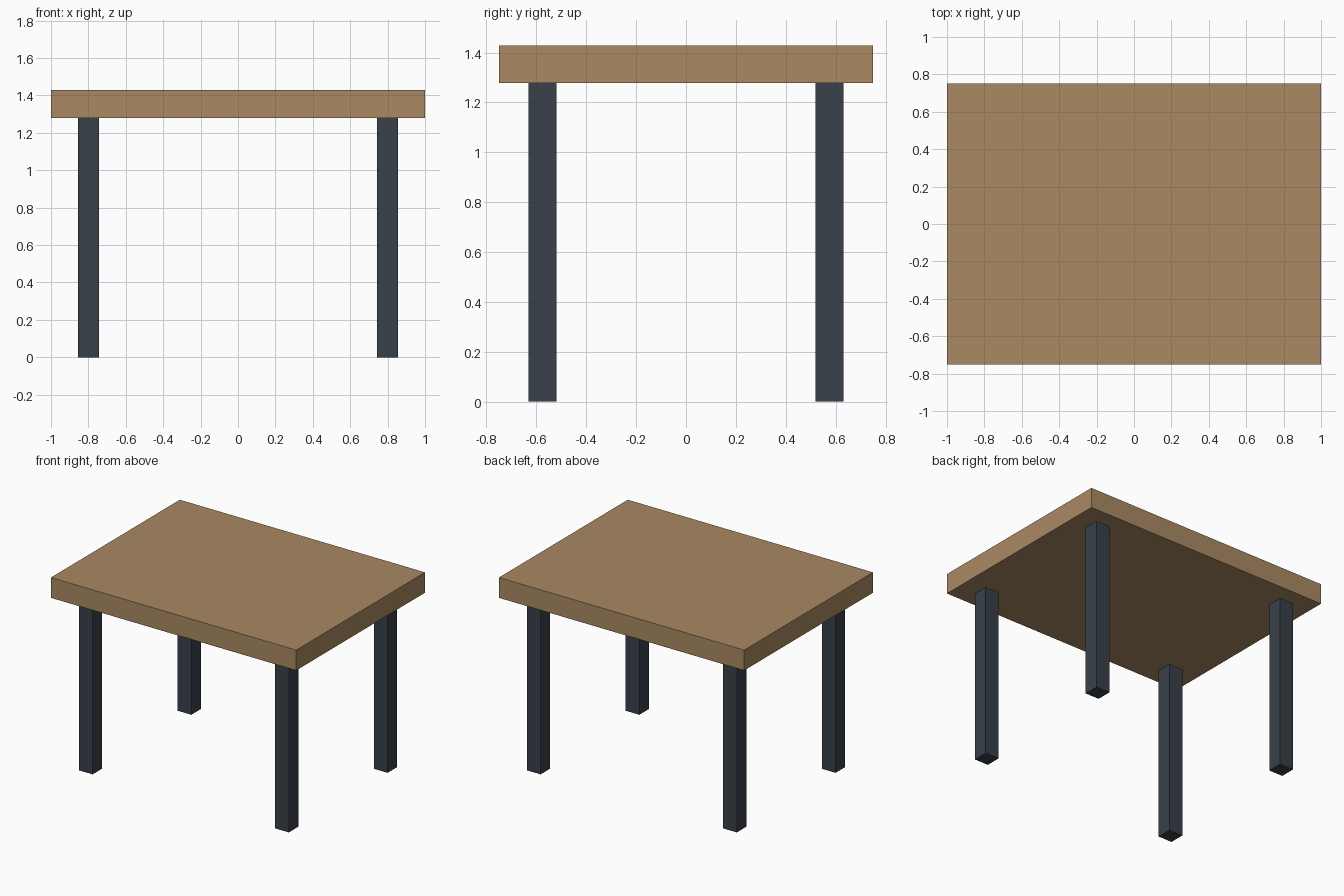
import bpy

if "Cube" in bpy.data.objects:
    bpy.data.objects.remove(bpy.data.objects["Cube"])


def material(name, color):
    mat = bpy.data.materials.new(name)
    mat.diffuse_color = (*color, 1.0)
    mat.use_nodes = True
    mat.node_tree.nodes["Principled BSDF"].inputs["Base Color"].default_value = mat.diffuse_color
    return mat


def box(name, center, size, mat):
    bpy.ops.mesh.primitive_cube_add(size=1, location=center)
    obj = bpy.context.object
    obj.name = name
    obj.scale = size
    bpy.ops.object.transform_apply(location=False, rotation=False, scale=True)
    obj.data.materials.append(mat)
    return obj


wood = material("wood", (0.40, 0.25, 0.125))
dark_metal = material("dark_metal", (0.04, 0.051, 0.067))

LEG_HEIGHT = 1.278
TOP_THICKNESS = 0.15

# Table top slab
box("table_top", (0, 0, LEG_HEIGHT + TOP_THICKNESS / 2), (2.0, 1.5, TOP_THICKNESS), wood)

# Four square legs, set in from the corners
for side, x in (("left", -0.8), ("right", 0.8)):
    for end, y in (("front", -0.575), ("back", 0.575)):
        box(f"{end}_{side}_leg", (x, y, LEG_HEIGHT / 2), (0.112, 0.112, LEG_HEIGHT), dark_metal)
